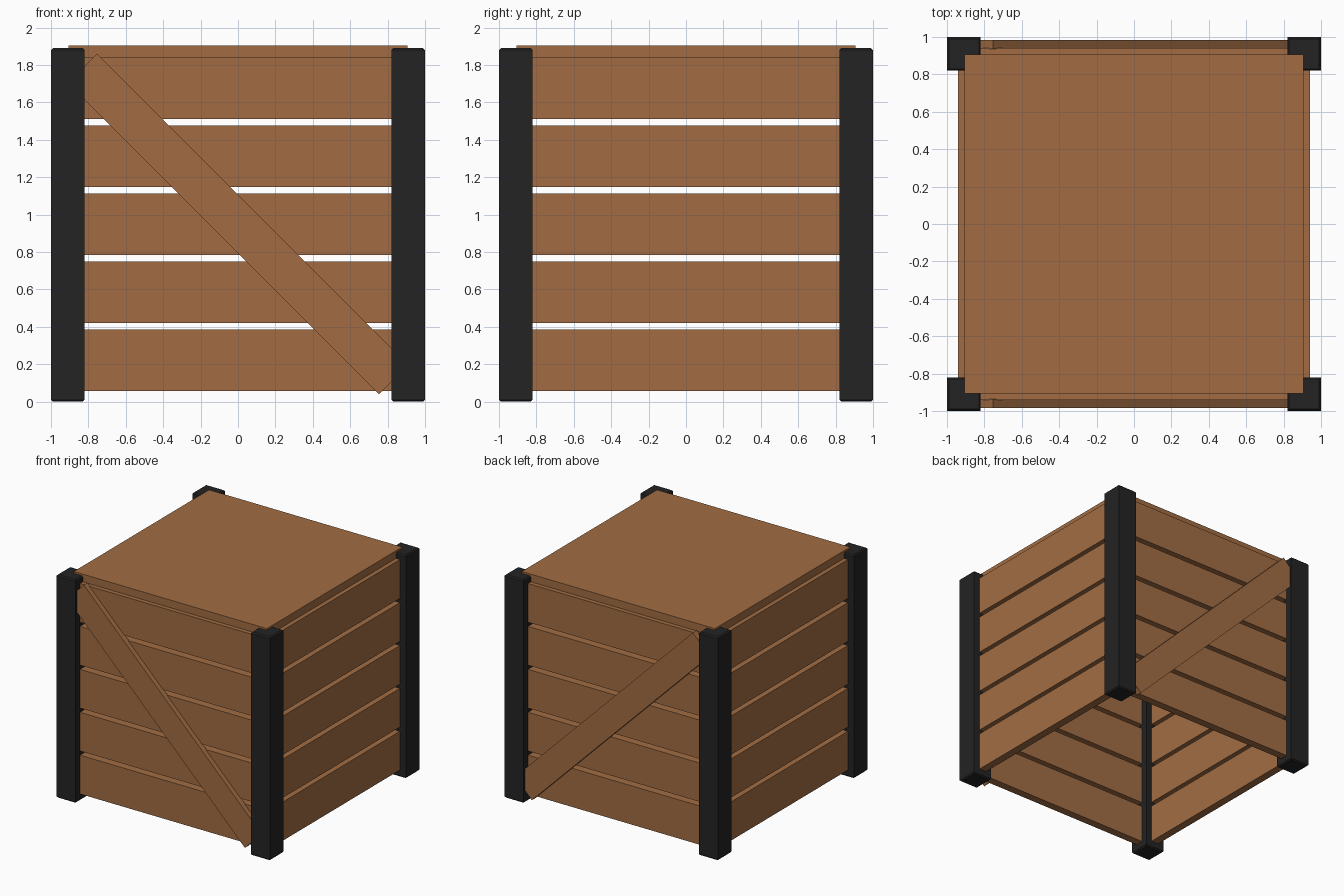
import bpy, bmesh, math
from mathutils import Matrix

if "Cube" in bpy.data.objects:
    bpy.data.objects.remove(bpy.data.objects["Cube"], do_unlink=True)


def make_material(name, color):
    mat = bpy.data.materials.new(name)
    mat.use_nodes = True
    mat.diffuse_color = color
    bsdf = next(n for n in mat.node_tree.nodes if n.type == 'BSDF_PRINCIPLED')
    bsdf.inputs["Base Color"].default_value = color
    return mat


wood = make_material("brown_wood", (0.36, 0.152, 0.056, 1))
iron = make_material("black_iron", (0.017, 0.017, 0.017, 1))


def box(name, center, size, mat, tilt=0.0, chamfer=0.0):
    """Box of a given size, tilted about y, with optional chamfered ends."""
    bm = bmesh.new()
    bmesh.ops.create_cube(bm, size=1, matrix=Matrix.Diagonal((*size, 1)))
    if chamfer:
        ends = [e for e in bm.edges if abs(e.verts[0].co.z - e.verts[1].co.z) < 1e-5]
        bmesh.ops.bevel(bm, geom=ends, offset=chamfer, segments=1, affect='EDGES')
    mesh = bpy.data.meshes.new(name)
    bm.to_mesh(mesh)
    bm.free()
    mesh.materials.append(mat)
    obj = bpy.data.objects.new(name, mesh)
    obj.location = center
    obj.rotation_euler.y = tilt
    bpy.context.collection.objects.link(obj)
    return obj


# Corner posts
for x, side in ((1, "left"), (-1, "right")):
    for y, end in ((-1, "front"), (1, "back")):
        box(f"{end}_{side}_post", (x * 0.91, y * 0.91, 0.945),
            (0.18, 0.18, 1.89), iron, chamfer=0.01)

# Five planks on each wall
PLANK, PITCH, THICK, WALL = 0.328, 0.3635, 0.068, 0.908
for i in range(5):
    z = 0.222 + i * PITCH
    for s, end, side in ((-1, "front", "right"), (1, "back", "left")):
        box(f"{end}_plank_{i + 1}", (0, s * WALL, z), (1.72, THICK, PLANK), wood)
        box(f"{side}_plank_{i + 1}", (s * WALL, 0, z), (THICK, 1.72, PLANK), wood)

# Diagonal braces on the front and back
for s, end in ((-1, "front"), (1, "back")):
    box(f"{end}_brace", (0, s * 0.96, 0.95), (2.355, 0.05, 0.222), wood,
        tilt=math.radians(45))

# Lid
box("lid", (0, 0, 1.8725), (1.81, 1.81, 0.065), wood)
